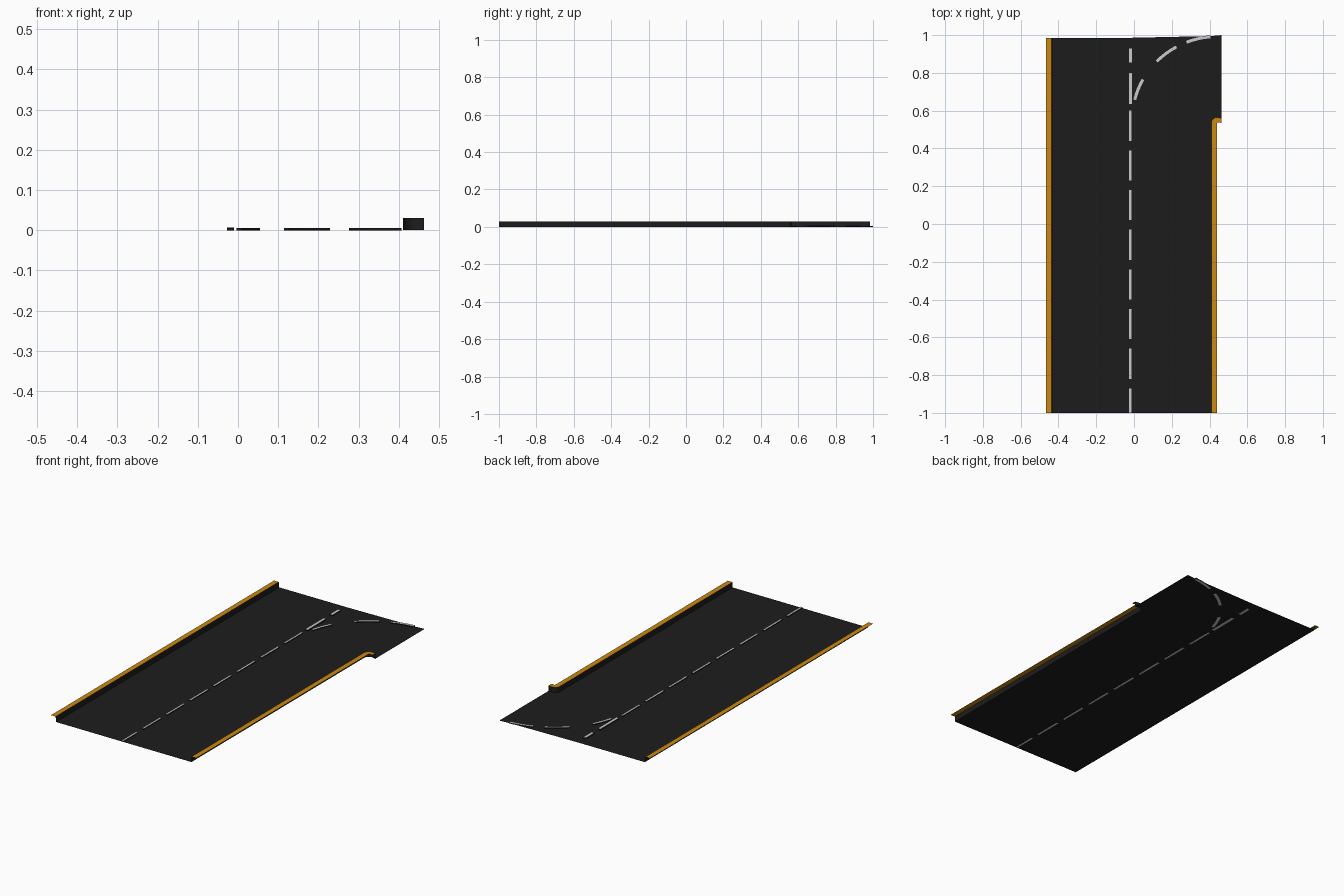
import bpy
from math import sin, cos, pi, radians

if "Cube" in bpy.data.objects:
    bpy.data.objects.remove(bpy.data.objects["Cube"])


def material(name, rgb):
    m = bpy.data.materials.new(name)
    m.diffuse_color = (*rgb, 1)
    m.use_nodes = True
    m.node_tree.nodes["Principled BSDF"].inputs["Base Color"].default_value = m.diffuse_color
    return m


ASPHALT = material("asphalt", (0.012, 0.012, 0.012))
PAINT = material("white_paint", (0.6, 0.6, 0.6))
KERB = material("kerb_orange", (0.6, 0.25, 0.006))


def add_mesh(name, verts, faces, mats, indices):
    me = bpy.data.meshes.new(name)
    me.from_pydata(verts, [], faces)
    for m in mats:
        me.materials.append(m)
    for p, i in zip(me.polygons, indices):
        p.material_index = i
    ob = bpy.data.objects.new(name, me)
    bpy.context.collection.objects.link(ob)
    return ob


def arc(cx, cy, r, a0, a1, n):
    return [(cx + r * cos(radians(a0 + (a1 - a0) * i / n)),
             cy + r * sin(radians(a0 + (a1 - a0) * i / n))) for i in range(n + 1)]


# Kerb outlines: road edge and outer edge, with a rounded turn into the side road
H = 0.03
right_in = [(0.41, -1)] + arc(0.44, 0.535, 0.03, 180, 90, 6) + [(0.463, 0.56)]
right_in[-2] = (0.44, 0.565)
right_out = [(0.44, -1)] + arc(0.446, 0.532, 0.006, 180, 90, 6) + [(0.463, 0.535)]
left_in = [(-0.433, 0.985), (-0.433, -1)]
left_out = [(-0.465, 0.985), (-0.465, -1)]


# Open kerb strip: dark wall facing the road and orange top
def kerb(name, inner, outer, lean=0.0):
    n = len(inner)
    verts = ([(x, y, 0) for x, y in inner] + [(x + lean, y, H) for x, y in inner]
             + [(x, y, H) for x, y in outer])
    faces, idx = [], []
    for row in (0, 1):
        for i in range(n - 1):
            a, b = row * n + i, row * n + i + 1
            faces.append((a, a + n, b + n, b)[::-1])
            idx.append(row)
    add_mesh(name, verts, faces, [ASPHALT, KERB], idx)


kerb("right_kerb", right_in, right_out)
kerb("left_kerb", left_in, left_out, -0.003)

# Road sheet
outline = right_in + [(0.463, 1.0), (0.41, 0.995), (-0.01, 0.986)] + left_in
add_mesh("road", [(x, y, 0) for x, y in outline],
         [tuple(range(len(outline)))], [ASPHALT], [0])


# Raised painted dash that follows a path, with dark sides and painted top and base
def dash(name, path, width, height):
    left, right = [], []
    for i, (x, y) in enumerate(path):
        x0, y0 = path[max(i - 1, 0)]
        x1, y1 = path[min(i + 1, len(path) - 1)]
        d = ((x1 - x0) ** 2 + (y1 - y0) ** 2) ** 0.5
        nx, ny = -(y1 - y0) / d * width / 2, (x1 - x0) / d * width / 2
        left.append((x + nx, y + ny))
        right.append((x - nx, y - ny))
    ring = right + left[::-1]
    n = len(ring)
    verts = [(x, y, z) for z in (-0.0003, height) for x, y in ring]
    faces = [tuple(range(n, 2 * n)), tuple(range(n))[::-1]]
    faces += [(i, (i + 1) % n, (i + 1) % n + n, i + n) for i in range(n)]
    add_mesh(name, verts, faces, [PAINT, ASPHALT], [0, 0] + [1] * n)


# Centre line
for k in range(8):
    top = 0.60 - 0.21 * k
    dash("centre_dash", [(-0.02, max(top - 0.16, -1)), (-0.02, top)], 0.012, 0.005)
for y0, y1 in ((0.635, 0.80), (0.855, 0.93)):
    dash("junction_dash", [(-0.019, y0), (-0.019, y1)], 0.017, 0.007)

# Curved turning line
for a0, a1 in ((166, 151), (135.5, 119), (111.5, 95)):
    path = []
    for i in range(7):
        a = radians(a0 + (a1 - a0) * i / 6)
        path.append((0.445 + 0.455 * cos(a), 0.55 + 0.443 * sin(a)))
    dash("turn_dash", path, 0.016, 0.005)
